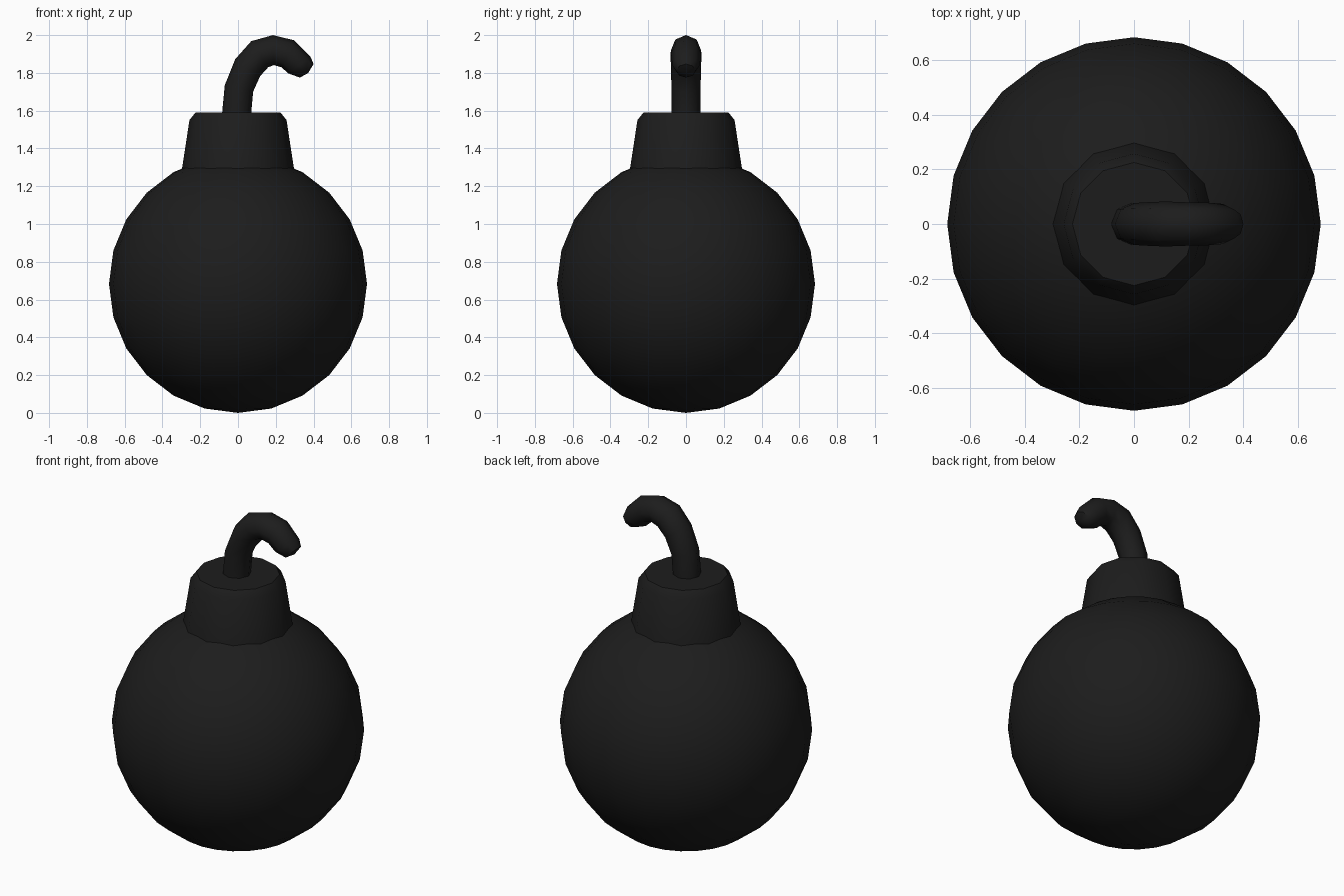
import bpy, bmesh, math
from mathutils import Vector

if "Cube" in bpy.data.objects:
    bpy.data.objects.remove(bpy.data.objects["Cube"])

mat = bpy.data.materials.new("black_iron")
mat.diffuse_color = (0.012, 0.012, 0.012, 1)
mat.use_nodes = True
mat.node_tree.nodes["Principled BSDF"].inputs["Base Color"].default_value = mat.diffuse_color


def finish(name, bm, angle):
    bmesh.ops.recalc_face_normals(bm, faces=bm.faces)
    me = bpy.data.meshes.new(name)
    bm.to_mesh(me)
    bm.free()
    ob = bpy.data.objects.new(name, me)
    bpy.context.collection.objects.link(ob)
    me.materials.append(mat)
    bpy.ops.object.select_all(action='DESELECT')
    bpy.context.view_layer.objects.active = ob
    ob.select_set(True)
    bpy.ops.object.shade_smooth_by_angle(angle=math.radians(angle))
    return ob


def loft(name, pairs, sides, angle, tip=None):
    """Rings spanned by opposite points (x, z) in the y = 0 plane, skinned together."""
    bm = bmesh.new()
    rings = []
    for ax, az, bx, bz in pairs:
        a, b = Vector((ax, 0, az)), Vector((bx, 0, bz))
        mid, half = (a + b) / 2, (b - a) / 2
        side = Vector((0, half.length, 0))
        rings.append([bm.verts.new(mid + half * math.cos(t) + side * math.sin(t))
                      for t in (math.tau * i / sides for i in range(sides))])
    for r0, r1 in zip(rings, rings[1:]):
        for i in range(sides):
            j = (i + 1) % sides
            bm.faces.new((r0[i], r0[j], r1[j], r1[i]))
    bm.faces.new(rings[0])
    if tip:
        v = bm.verts.new((tip[0], 0, tip[1]))
        for i in range(sides):
            bm.faces.new((rings[-1][i], rings[-1][(i + 1) % sides], v))
    else:
        bm.faces.new(rings[-1])
    return finish(name, bm, angle)


# Round body
R = 0.683
bm = bmesh.new()
bmesh.ops.create_uvsphere(bm, u_segments=24, v_segments=12, radius=R)
bmesh.ops.translate(bm, verts=bm.verts, vec=(0, 0, R))
finish("body", bm, 40)

# Tapered neck with bevelled rim
neck = [(0.303, 1.25), (0.257, 1.55), (0.225, 1.59)]
loft("neck", [(-r, z, r, z) for r, z in neck], 12, 40)

# Curved fuse with rounded end
fuse = [(-0.085, 1.56, 0.068, 1.56),
        (-0.083, 1.60, 0.070, 1.59),
        (-0.070, 1.735, 0.080, 1.70),
        (-0.015, 1.872, 0.117, 1.783),
        (0.070, 1.968, 0.160, 1.83),
        (0.185, 2.0, 0.190, 1.841),
        (0.295, 1.973, 0.230, 1.83),
        (0.385, 1.883, 0.265, 1.798),
        (0.400, 1.847, 0.328, 1.775)]
loft("fuse", fuse, 8, 50, tip=(0.372, 1.80))
